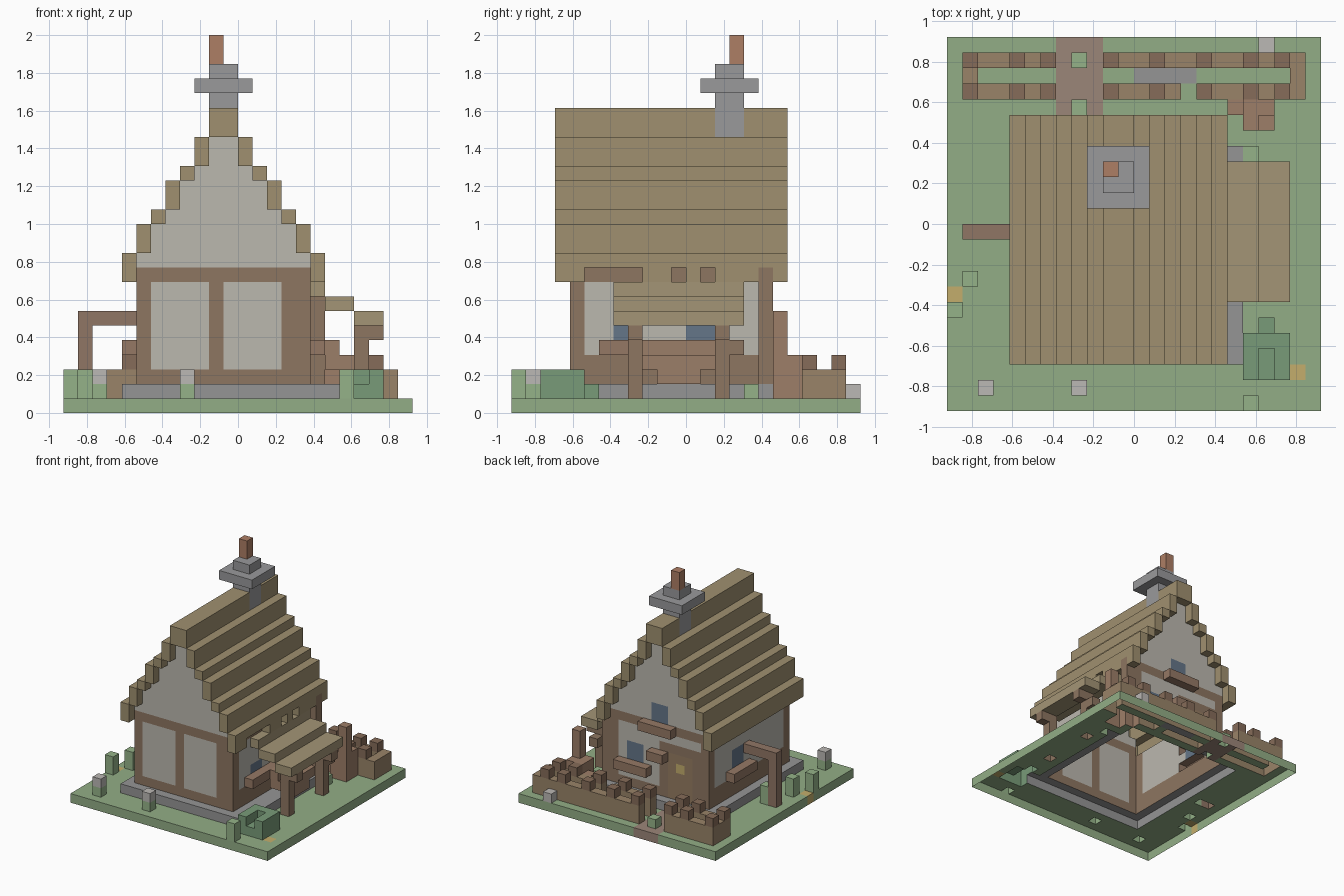
import bpy, bmesh

if "Cube" in bpy.data.objects:
    bpy.data.objects.remove(bpy.data.objects["Cube"])

V = 2 / 26          # block size: the model is a 24 x 24 x 26 block grid
blocks = {}         # (x, y, z) -> part name

COLORS = {
    "ground": (.29, .42, .24), "path": (.33, .24, .19), "stone_base": (.30, .30, .30),
    "plaster_walls": (.50, .48, .43), "timber_frame": (.27, .18, .12),
    "thatch_roof": (.35, .28, .16), "lean_to_roof": (.37, .30, .18),
    "chimney_stone": (.32, .32, .33), "chimney_pot": (.42, .21, .13),
    "windows": (.13, .18, .25), "door": (.30, .20, .12), "flower_boxes": (.30, .19, .13),
    "garden_wall": (.32, .23, .14), "garden_wall_posts": (.24, .15, .10),
    "lean_to_posts": (.27, .18, .12), "bench": (.33, .21, .14), "crates": (.34, .21, .14),
    "arch": (.28, .18, .13), "bushes": (.19, .33, .19), "plants": (.30, .45, .25),
    "pale_flowers": (.50, .48, .46), "yellow_flowers": (.55, .42, .15),
}


def fill(part, x, y, z):
    """Fill block ranges (start, end) on each axis; later fills repaint."""
    for i in range(*x):
        for j in range(*y):
            for k in range(*z):
                blocks[i, j, k] = part


def clear(x, y, z):
    for i in range(*x):
        for j in range(*y):
            for k in range(*z):
                blocks.pop((i, j, k), None)


# Ground, path and base
fill("ground", (0, 24), (0, 24), (0, 1))
fill("path", (7, 10), (19, 24), (0, 1))
fill("stone_base", (12, 16), (21, 22), (0, 1))
fill("stone_base", (4, 18), (3, 19), (1, 2))
fill("stone_base", (18, 19), (3, 17), (1, 2))

# House body with timber sill, header and corner posts
fill("plaster_walls", (5, 17), (4, 18), (2, 10))
fill("timber_frame", (5, 17), (4, 18), (2, 3))
fill("timber_frame", (5, 17), (4, 18), (9, 10))
for x in (5, 16):
    fill("timber_frame", (x, x + 1), (5, 17), (2, 4))
    for y in (4, 17):
        fill("timber_frame", (x, x + 1), (y, y + 1), (2, 10))
for x in (10, 15):
    fill("timber_frame", (x, x + 1), (4, 5), (2, 10))
fill("timber_frame", (17, 18), (17, 18), (2, 10))

# Stepped roof, mirrored about x = 11, over plaster gables
STEPS = [(9, 11), (11, 13), (13, 14), (14, 16), (16, 17), (17, 19), (19, 21)]
for n, (z0, z1) in enumerate(STEPS):
    for x in (4 + n, 17 - n):
        if n:
            fill("plaster_walls", (x, x + 1), (4, 18), (10, z0))
        fill("thatch_roof", (x, x + 1), (3, 19), (z0, z1))
for y0, y1 in ((5, 9), (11, 12), (13, 14)):
    clear((17, 18), (y0, y1), (9, 10))
fill("timber_frame", (17, 18), (17, 18), (9, 10))

# Chimney
fill("chimney_stone", (10, 12), (14, 16), (19, 24))
fill("chimney_stone", (9, 13), (13, 17), (22, 23))
fill("chimney_pot", (10, 11), (15, 16), (24, 26))

# Back wall: door, windows, boxes and hood
fill("timber_frame", (6, 11), (17, 18), (2, 8))
fill("door", (7, 10), (17, 18), (2, 7))
fill("yellow_flowers", (8, 9), (17, 18), (5, 6))
fill("windows", (10, 12), (17, 18), (10, 12))
fill("flower_boxes", (9, 13), (18, 19), (9, 10))
fill("windows", (13, 15), (17, 18), (5, 7))
fill("flower_boxes", (12, 16), (18, 19), (4, 5))
fill("flower_boxes", (10, 12), (18, 19), (6, 7))

# Side windows
fill("windows", (5, 6), (12, 14), (5, 7))
fill("flower_boxes", (4, 5), (11, 15), (4, 5))
for y0 in (7, 12):
    fill("windows", (16, 17), (y0, y0 + 2), (4, 6))
fill("flower_boxes", (17, 18), (6, 11), (4, 5))

# Lean-to on the right side
for x0, x1, z in ((17, 18, 8), (18, 20, 7), (20, 22, 6)):
    fill("lean_to_roof", (x0, x1), (7, 16), (z, z + 1))
for y in (8, 14):
    fill("lean_to_posts", (20, 21), (y, y + 1), (1, 6))
    fill("lean_to_posts", (21, 22), (y, y + 1), (5, 6))
fill("lean_to_posts", (20, 21), (14, 16), (4, 5))
fill("bench", (18, 20), (9, 14), (3, 4))
fill("bench", (19, 20), (10, 13), (2, 3))
fill("bench", (18, 19), (9, 14), (4, 5))

# Arch on the left side
fill("arch", (1, 2), (11, 12), (1, 7))
fill("arch", (2, 5), (11, 12), (6, 7))

# Garden wall in two rows with a gap for the path
for y, x_end in ((22, 23), (20, 22)):
    fill("garden_wall", (1, 7), (y, y + 1), (1, 3))
    fill("garden_wall", (10, x_end), (y, y + 1), (1, 3))
    for x in (1, 4, 6, 10, 13, 16, 19, 21):
        fill("garden_wall_posts", (x, x + 1), (y, y + 1), (3, 4))
clear((15, 16), (20, 21), (1, 4))
fill("garden_wall", (1, 2), (20, 23), (1, 3))
fill("garden_wall", (22, 23), (20, 23), (1, 3))

# Crates behind the lean-to
fill("crates", (18, 19), (19, 20), (1, 3))
fill("crates", (19, 21), (18, 20), (1, 4))
fill("crates", (20, 21), (18, 19), (4, 7))

# Bush and small plants
fill("bushes", (19, 22), (2, 5), (1, 3))
fill("bushes", (20, 21), (5, 6), (1, 2))
clear((20, 21), (2, 4), (2, 3))
for x, y in ((2, 11), (1, 8), (0, 6), (19, 0), (19, 16), (8, 22)):
    fill("plants", (x, x + 1), (y, y + 1), (1, 3 if x < 8 or y == 0 else 2))
for x, y in ((2, 1), (8, 1)):
    fill("plants", (x, x + 1), (y, y + 1), (1, 2))
    fill("pale_flowers", (x, x + 1), (y, y + 1), (2, 3))
fill("pale_flowers", (20, 21), (23, 24), (1, 2))
fill("plants", (8, 9), (19, 20), (1, 2))
fill("yellow_flowers", (0, 1), (7, 8), (0, 1))
fill("yellow_flowers", (22, 23), (2, 3), (0, 1))

# Turn each part into a shell of exposed block faces, open underneath
for part, color in COLORS.items():
    bm = bmesh.new()
    for c, name in blocks.items():
        if name != part:
            continue
        for axis in range(3):
            for s in (0, 1):
                n = list(c)
                n[axis] += 2 * s - 1
                if tuple(n) in blocks or n[2] < 0:
                    continue
                u, w = (axis + 1) % 3, (axis + 2) % 3
                verts = []
                for a, b in ((0, 0), (1, 0), (1, 1), (0, 1))[::2 * s - 1]:
                    p = list(c)
                    p[axis] += s
                    p[u] += a
                    p[w] += b
                    verts.append(bm.verts.new(((p[0] - 12) * V, (p[1] - 12) * V, p[2] * V)))
                bm.faces.new(verts)
    bmesh.ops.remove_doubles(bm, verts=bm.verts, dist=1e-4)
    mesh = bpy.data.meshes.new(part)
    bm.to_mesh(mesh)
    bm.free()
    mat = bpy.data.materials.new(part)
    mat.diffuse_color = (*color, 1)
    mat.use_nodes = True
    mat.node_tree.nodes["Principled BSDF"].inputs["Base Color"].default_value = mat.diffuse_color
    mesh.materials.append(mat)
    bpy.context.collection.objects.link(bpy.data.objects.new(part, mesh))
